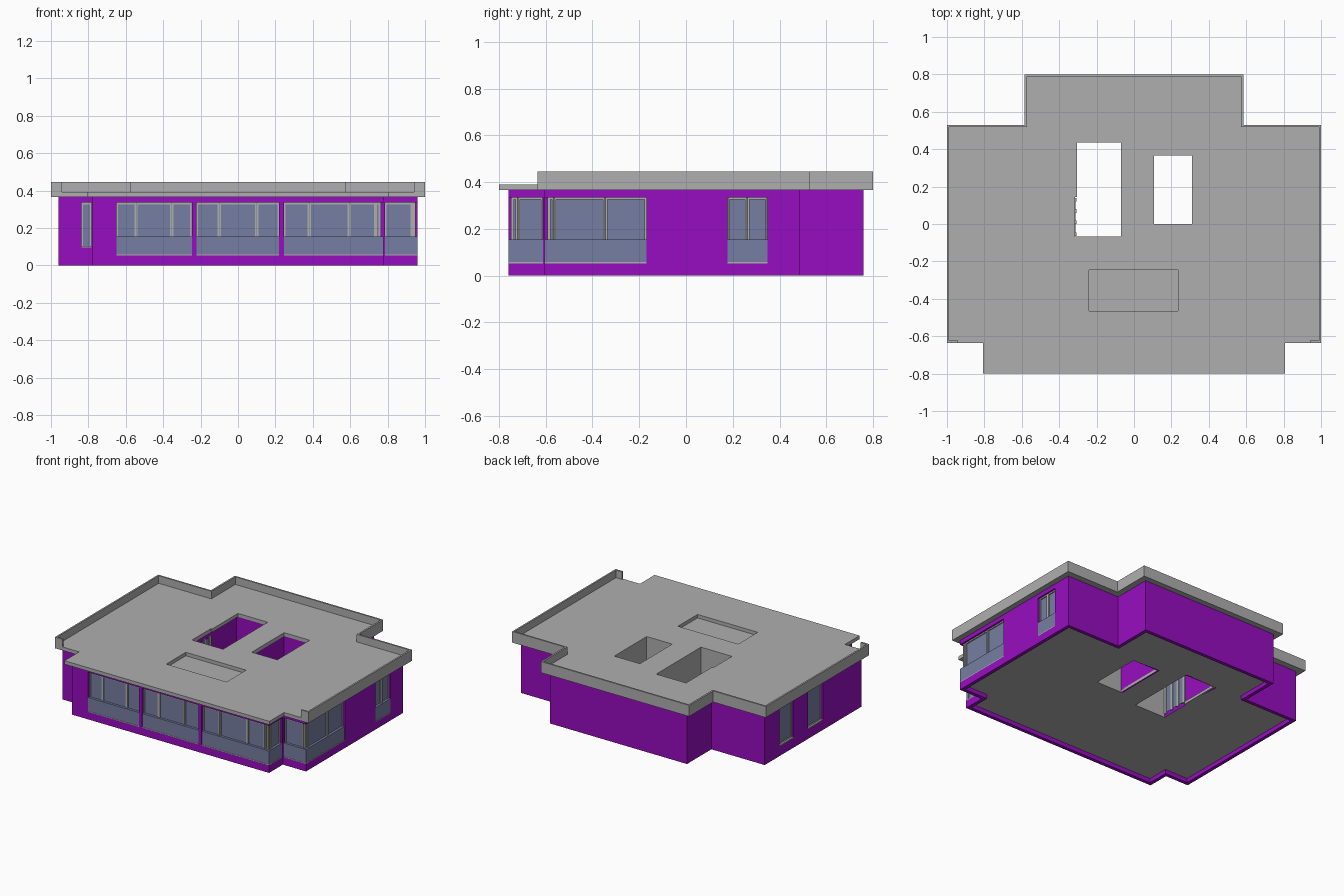
import bpy, bmesh
from mathutils import Vector

old = bpy.data.objects.get("Cube")
if old:
    bpy.data.objects.remove(old, do_unlink=True)


def material(name, color):
    m = bpy.data.materials.new(name)
    m.use_nodes = True
    m.diffuse_color = (*color, 1)
    m.node_tree.nodes["Principled BSDF"].inputs["Base Color"].default_value = (*color, 1)
    return m


PURPLE = material("purple wall", (0.31, 0.004, 0.53))
GRAY = material("roof gray", (0.43, 0.43, 0.43))
FRAME = material("frame gray", (0.43, 0.43, 0.40))
BLUE = material("blue glass", (0.18, 0.21, 0.36))


def finish(name, bm, mat):
    bmesh.ops.recalc_face_normals(bm, faces=bm.faces)
    me = bpy.data.meshes.new(name)
    bm.to_mesh(me)
    bm.free()
    if mat:
        me.materials.append(mat)
    ob = bpy.data.objects.new(name, me)
    bpy.context.scene.collection.objects.link(ob)
    return ob


def prism(name, pts, z0, z1, mat):
    bm = bmesh.new()
    face = bm.faces.new([bm.verts.new((x, y, z0)) for x, y in pts])
    up = bmesh.ops.extrude_face_region(bm, geom=[face])["geom"]
    bmesh.ops.translate(bm, vec=(0, 0, z1 - z0),
                        verts=[v for v in up if isinstance(v, bmesh.types.BMVert)])
    return finish(name, bm, mat)


def add_box(bm, lo, hi):
    lo, hi = Vector(lo), Vector(hi)
    vs = bmesh.ops.create_cube(bm, size=1)["verts"]
    for v in vs:
        v.co = (lo + hi) / 2 + v.co * (hi - lo)


def boxes(name, items, mat):
    bm = bmesh.new()
    for lo, hi in items:
        add_box(bm, lo, hi)
    return finish(name, bm, mat)


def cut(ob, cutter):
    mod = ob.modifiers.new("cut", "BOOLEAN")
    mod.operation, mod.solver, mod.object = "DIFFERENCE", "EXACT", cutter
    bpy.context.view_layer.objects.active = ob
    bpy.ops.object.modifier_apply(modifier=mod.name)
    bpy.data.objects.remove(cutter, do_unlink=True)


def stepped(w, wf, wb, f, fs, bs, b):
    """Symmetric plan with a narrower bay at the front and at the back."""
    right = [(wf, f), (wf, fs), (w, fs), (w, bs), (wb, bs), (wb, b)]
    return right + [(-x, y) for x, y in reversed(right)]


# Walls
T = 0.025
EAVE = 0.366
walls = prism("outer_walls", stepped(0.96, 0.777, 0.54, -0.76, -0.605, 0.485, 0.76), 0, EAVE, PURPLE)
inside = stepped(0.96 - T, 0.777 - T, 0.54 - T, -0.76 + T, -0.605 + T, 0.485 - T, 0.76 - T)
cut(walls, prism("cutter", inside, -0.1, 0.5, None))

# Courtyards shared by floor and roof
HOLES = {
    "large_courtyard": [(-0.315, -0.068), (-0.07, -0.068), (-0.07, 0.435),
                        (-0.305, 0.435), (-0.305, 0.145), (-0.315, 0.145)],
    "small_courtyard": [(0.108, 0), (0.31, 0), (0.31, 0.365), (0.108, 0.365)],
}
floor = prism("floor", inside, 0.03, 0.05, GRAY)
roof = prism("roof_slab", stepped(0.995, 0.808, 0.582, -0.8, -0.635, 0.527, 0.797), EAVE, 0.391, GRAY)
for pts in HOLES.values():
    for slab in (floor, roof):
        cut(slab, prism("cutter", pts, -0.1, 0.6, None))
cut(roof, boxes("cutter", [((-0.24, -0.465, 0.2), (0.235, -0.245, 0.6))], None))
boxes("skylight_base", [((-0.26, -0.485, 0.352), (0.255, -0.225, 0.364))], GRAY)

# Courtyard walls
for name, pts in HOLES.items():
    x0, x1 = min(p[0] for p in pts), max(p[0] for p in pts)
    y0, y1 = min(p[1] for p in pts), max(p[1] for p in pts)
    lo, hi, t = 0.03, EAVE, 0.012
    boxes(name + "_painted_walls", [((x0 - t, y0, lo), (x0, y1 + t, hi)),
                                    ((x0, y1, lo), (x1, y1 + t, hi))], PURPLE)
    boxes(name + "_plain_walls", [((x1, y0 - t, lo), (x1 + t, y1 + t, hi)),
                                  ((x0 - t, y0 - t, lo), (x1, y0, hi))], GRAY)
boxes("courtyard_window_glass", [((-0.316, -0.06, 0.06), (-0.313, 0.14, 0.335))], BLUE)
boxes("courtyard_window_frame",
      [((-0.317, y, 0.05), (-0.308, y + 0.02, 0.345)) for y in (-0.065, 0.0, 0.06, 0.12)], FRAME)

# Parapet around the sides and back, with short returns at the front
P = 0.012
bm = bmesh.new()
for s in (-1, 1):
    for xa, ya, xb, yb in ((1 - P, -0.635, 1, 0.53), (0.585 - P, 0.53 - P, 1, 0.53),
                           (0.585 - P, 0.53 - P, 0.585, 0.8), (0.94, -0.635, 1, -0.635 + P)):
        add_box(bm, (min(s * xa, s * xb), ya, EAVE), (max(s * xa, s * xb), yb, 0.445))
add_box(bm, (-0.585, 0.8 - P, EAVE), (0.585, 0.8, 0.445))
finish("parapet", bm, GRAY)


# Windows: along-wall, depth and height ranges mapped onto a wall direction
def mapper(side, plane):
    def to_world(a0, a1, d0, d1, z0, z1):
        if side == "front":
            return (a0, plane + d0, z0), (a1, plane + d1, z1)
        s = 1 if side == "left" else -1
        xs = sorted((plane - s * d0, plane - s * d1))
        return (xs[0], a0, z0), (xs[1], a1, z1)
    return to_world


def window(name, side, plane, edges, z0, z1, panel_top=None, start_corner=False, end_corner=False):
    box = mapper(side, plane)
    a0, a1 = edges[0], edges[-1]
    c0 = a0 - 0.01 if start_corner else a0
    c1 = a1 + 0.01 if end_corner else a1
    cut(walls, boxes("cutter", [box(c0, c1, -0.02, T + 0.02, z0, z1)], None))
    frames = [box(a0, a1, 0, T, z0, z0 + 0.005)]
    base = z0
    if panel_top:
        boxes(name + "_panel", [box(a0, a1, 0.002, T, z0 + 0.005, panel_top)], BLUE)
        base = panel_top
    R, J = 0.016, 0.009
    es = list(edges)
    es[0] += R if start_corner else 0
    es[-1] -= R if end_corner else 0
    boxes(name + "_glass", [box(es[0], es[-1], R + 0.003, R + 0.006, base, z1)], BLUE)
    for p, q in zip(es, es[1:]):
        frames += [box(p + 0.001, p + J, R - 0.004, R + 0.008, base, z1),
                   box(q - J, q - 0.001, R - 0.004, R + 0.008, base, z1),
                   box(p + J, q - J, R - 0.004, R + 0.008, z1 - J, z1)]
        if not panel_top:
            frames.append(box(p + J, q - J, R - 0.004, R + 0.008, base, base + J))
    boxes(name + "_frame", frames, FRAME)


LOW, TOP, SILL = 0.053, 0.335, 0.155
window("front_window_right", "front", -0.76, (-0.65, -0.545, -0.355, -0.247), LOW, TOP, SILL)
window("front_window_middle", "front", -0.76, (-0.223, -0.1, 0.1, 0.22), LOW, TOP, SILL)
window("front_window_left", "front", -0.76, (0.245, 0.38, 0.595, 0.735, 0.777), LOW, TOP, SILL,
       end_corner=True)
window("bay_side_window", "left", 0.777, (-0.76, -0.72, -0.612), LOW, TOP, SILL, start_corner=True)
window("corner_front_window", "front", -0.605, (0.785, 0.93, 0.96), LOW, TOP, SILL, end_corner=True)
window("corner_side_window", "left", 0.96, (-0.605, -0.565, -0.345, -0.168), LOW, TOP, SILL,
       start_corner=True)
window("rear_side_window", "left", 0.96, (0.178, 0.262, 0.348), LOW, TOP, SILL)
window("narrow_front_window", "front", -0.605, (-0.837, -0.783), 0.095, TOP)
window("right_window_rear", "right", -0.96, (0.16, 0.32), 0.07, TOP)
window("right_window_front", "right", -0.96, (-0.17, 0.0), 0.07, TOP)
